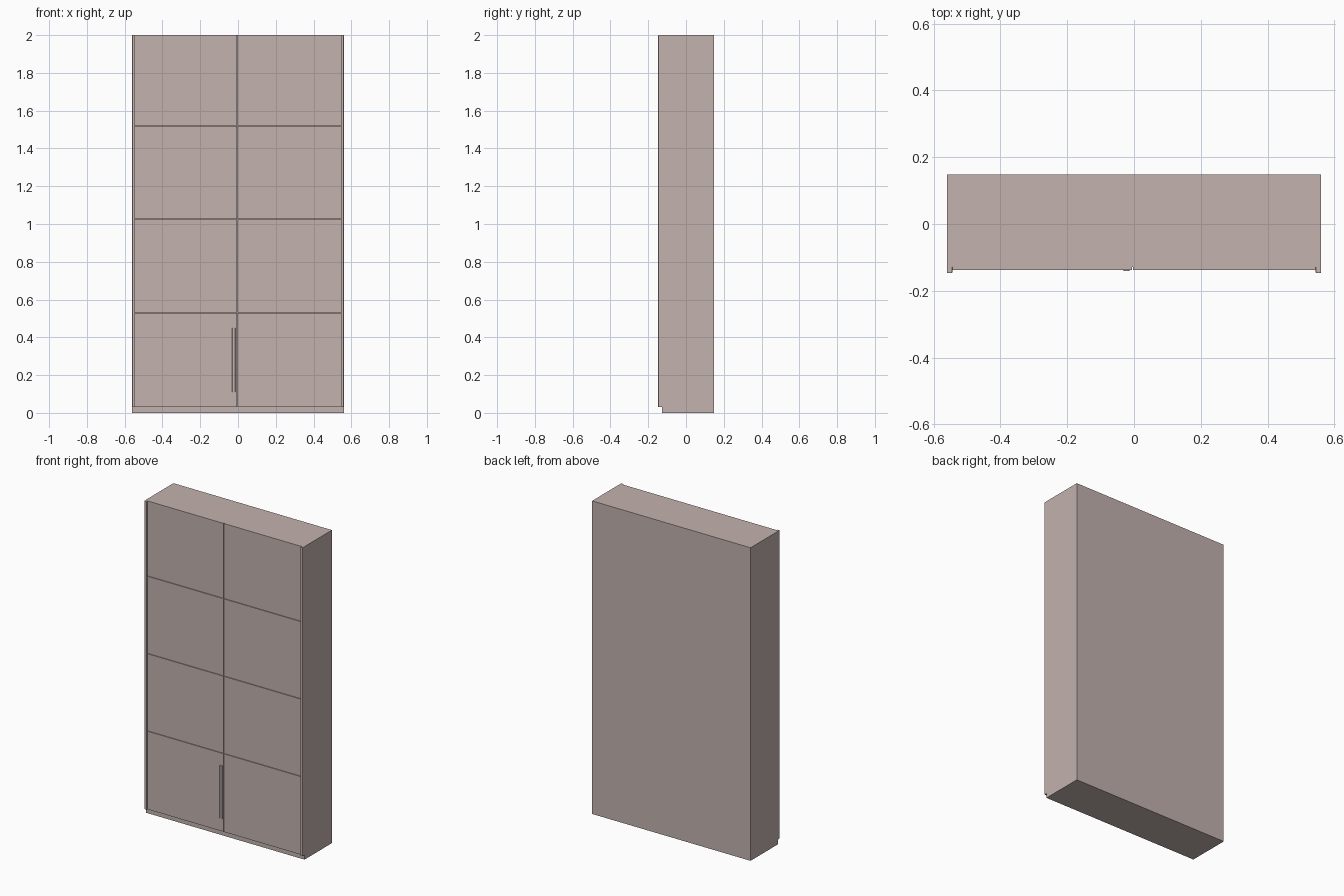
import bpy

if "Cube" in bpy.data.objects:
    bpy.data.objects.remove(bpy.data.objects["Cube"])

# One flat colour for the whole cabinet
mat = bpy.data.materials.new("dusty beige")
mat.diffuse_color = (0.54, 0.445, 0.425, 1)
mat.use_nodes = True
mat.node_tree.nodes["Principled BSDF"].inputs["Base Color"].default_value = mat.diffuse_color


def box(name, x, y, z, bevel=0.0, segments=1):
    """Box from (min, max) ranges, with optional softened edges."""
    bpy.ops.mesh.primitive_cube_add(size=1, location=[(a + b) / 2 for a, b in (x, y, z)])
    ob = bpy.context.object
    ob.name = name
    ob.scale = [b - a for a, b in (x, y, z)]
    bpy.ops.object.transform_apply(location=False, rotation=False, scale=True)
    ob.data.materials.append(mat)
    if bevel:
        mod = ob.modifiers.new("soft_edges", "BEVEL")
        mod.width = bevel
        mod.segments = segments
    return ob


W, BACK, TOP = 0.56, 0.148, 2.0
FRONT, EDGE = -0.137, -0.147
PLINTH = 0.03

# Body and recessed plinth
box("cabinet_body", (-W, W), (-0.128, BACK), (0, TOP))

# Front edges of the two side panels, standing slightly proud
for side, s in (("left", -1), ("right", 1)):
    box(side + "_side_edge", tuple(sorted((s * W, s * 0.544))),
        (EDGE, -0.126), (PLINTH, TOP), 0.002, 2)

# Two columns of four flat front panels divided by fine seams
levels = [PLINTH, 0.53, 1.025, 1.52, TOP]
gap = 0.0015
for row, (z0, z1) in enumerate(zip(levels, levels[1:])):
    top = z1 if z1 == TOP else z1 - gap
    bottom = z0 if z0 == PLINTH else z0 + gap
    for side, x in (("left", (-0.544, -0.005 - gap)), ("right", (-0.005 + gap, 0.544))):
        box(f"{side}_front_panel_{row + 1}", x, (FRONT, -0.126), (bottom, top))

# Thin raised strip beside the centre seam on the lowest panel
box("centre_strip", (-0.031, -0.014), (-0.141, FRONT + 0.001), (0.11, 0.45), 0.001)
